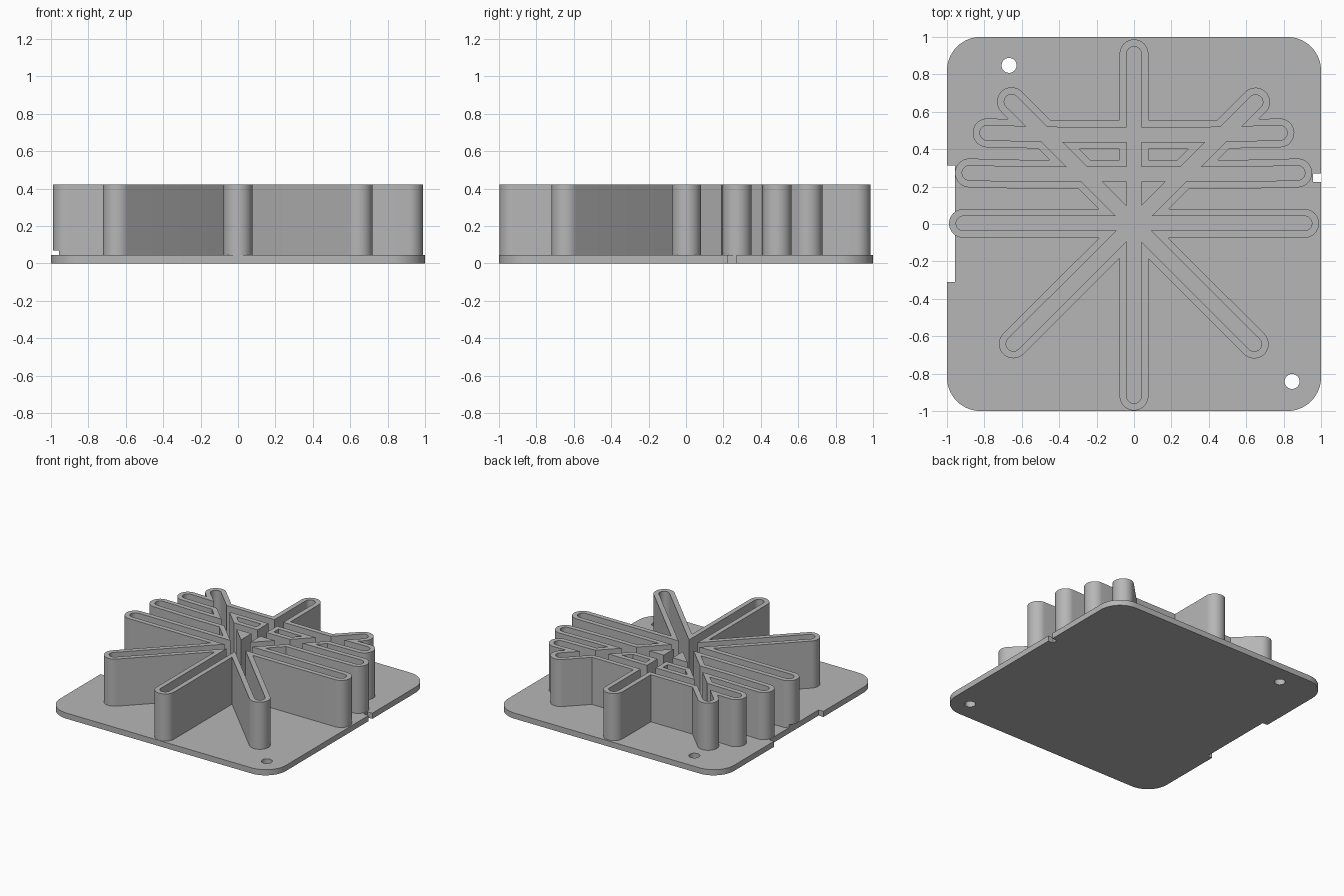
import bpy
import bmesh
import math
from mathutils import Vector

cube = bpy.data.objects.get("Cube")
if cube:
    bpy.data.objects.remove(cube, do_unlink=True)

PLATE_TOP, WALL_TOP = 0.045, 0.422
OUTER, INNER = 0.077, 0.039

grey = bpy.data.materials.new("plain grey")
grey.use_nodes = True
COLOUR = (0.47, 0.47, 0.47, 1)
grey.diffuse_color = COLOUR
grey.node_tree.nodes["Principled BSDF"].inputs["Base Color"].default_value = COLOUR


def prism(name, outline, z0, z1):
    """Extrude a flat outline between two heights."""
    bm = bmesh.new()
    face = bm.faces.new([bm.verts.new((x, y, z0)) for x, y in outline])
    top = bmesh.ops.extrude_face_region(bm, geom=[face])["geom"]
    verts = [v for v in top if isinstance(v, bmesh.types.BMVert)]
    bmesh.ops.translate(bm, verts=verts, vec=(0, 0, z1 - z0))
    bmesh.ops.recalc_face_normals(bm, faces=bm.faces)
    mesh = bpy.data.meshes.new(name)
    bm.to_mesh(mesh)
    bm.free()
    mesh.materials.append(grey)
    obj = bpy.data.objects.new(name, mesh)
    bpy.context.collection.objects.link(obj)
    return obj


def arc(centre, radius, start, sweep, steps):
    return [(centre[0] + radius * math.cos(start + sweep * i / steps),
             centre[1] + radius * math.sin(start + sweep * i / steps))
            for i in range(steps + 1)]


def slot(path, radius):
    """Round-ended strip outline following a path."""
    pts = [Vector(p) for p in path]
    left, right = [], []
    for a, p, b in zip(pts, pts[1:], pts[2:]):
        t = (b - a).normalized()
        n = Vector((-t.y, t.x)) * radius
        left.append(tuple(p + n))
        right.append(tuple(p - n))
    d0, d1 = pts[1] - pts[0], pts[-1] - pts[-2]
    a0, a1 = math.atan2(d0.y, d0.x), math.atan2(d1.y, d1.x)
    return (arc(pts[0], radius, a0 + math.pi / 2, math.pi, 20) + right
            + arc(pts[-1], radius, a1 - math.pi / 2, math.pi, 20) + left[::-1])


def boolean(obj, other, operation, keep=False):
    mod = obj.modifiers.new("cut", "BOOLEAN")
    mod.operation, mod.object, mod.solver = operation, other, "EXACT"
    deps = bpy.context.evaluated_depsgraph_get()
    mesh = bpy.data.meshes.new_from_object(obj.evaluated_get(deps))
    obj.modifiers.clear()
    obj.data = mesh
    if not keep:
        bpy.data.objects.remove(other, do_unlink=True)


def box(name, x0, x1, y0, y1, z0, z1):
    return prism(name, [(x0, y0), (x1, y0), (x1, y1), (x0, y1)], z0, z1)


# Arms: upright, cross bar, two diagonals and two gently bent bars
paths = [
    [(0, -0.92), (0, 0.91)],
    [(-0.912, 0.003), (0.912, 0.003)],
    [(-0.655, 0.654), (0.643, -0.642)],
    [(0.65, 0.652), (-0.645, -0.641)],
    [(-0.88, 0.273), (-0.55, 0.265), (0.55, 0.265), (0.875, 0.273)],
    [(-0.785, 0.487), (-0.4, 0.478), (0.4, 0.478), (0.78, 0.487)],
]


def union(name, radius, z0, z1):
    whole = prism(name, slot(paths[0], radius), z0, z1)
    for path in paths[1:]:
        boolean(whole, prism("arm", slot(path, radius), z0, z1), "UNION")
    return whole


# Channel walls: wide arms hollowed by narrow arms
walls = union("channel_walls", OUTER, PLATE_TOP, WALL_TOP)
boolean(walls, union("channel_cutter", INNER, 0, 0.6), "DIFFERENCE")

# Base plate with rounded corners
R = 0.18
outline = []
for i, (sx, sy) in enumerate([(1, 1), (-1, 1), (-1, -1), (1, -1)]):
    outline += arc((sx * (1 - R), sy * (1 - R)), R, i * math.pi / 2, math.pi / 2, 14)
plate = prism("base_plate", outline, 0, PLATE_TOP)

# Mounting holes
for centre in [(-0.668, 0.848), (0.845, -0.842)]:
    boolean(plate, prism("hole", arc(centre, 0.04, 0, 2 * math.pi, 32)[:-1], -0.1, 0.2),
            "DIFFERENCE")

# Edge notches; the long one also undercuts the overhanging arm
long_notch = box("long_notch", -1.1, -0.957, -0.31, 0.313, -0.1, 0.07)
boolean(plate, long_notch, "DIFFERENCE", keep=True)
boolean(walls, long_notch, "DIFFERENCE")
boolean(plate, box("small_notch", 0.957, 1.1, 0.225, 0.27, -0.1, 0.07), "DIFFERENCE")

# Smooth round ends, crisp edges
for obj in (walls, plate):
    bpy.ops.object.select_all(action="DESELECT")
    obj.select_set(True)
    bpy.context.view_layer.objects.active = obj
    bpy.ops.object.shade_smooth_by_angle(angle=math.radians(30))
